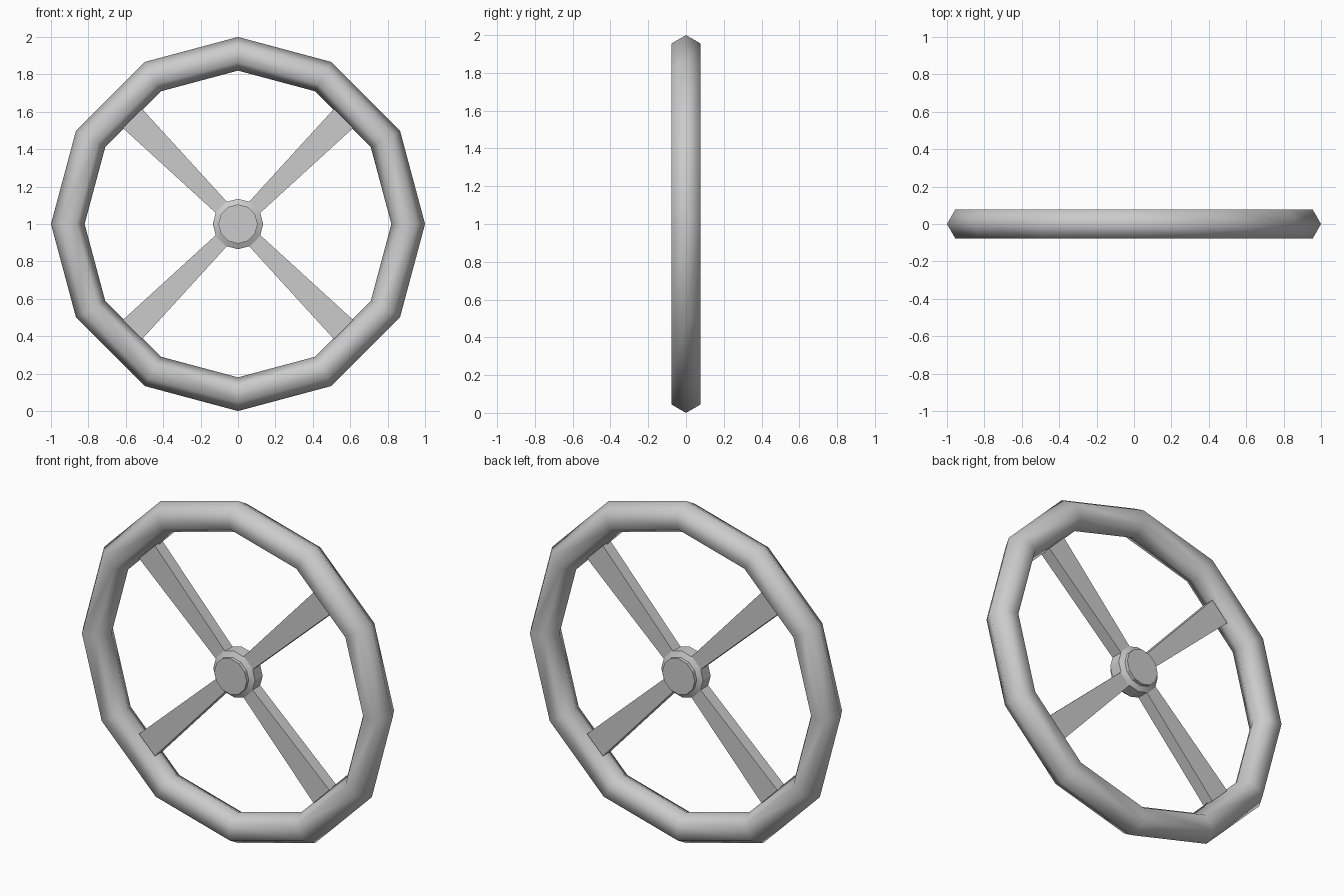
import bpy, bmesh
from math import sin, cos, pi, radians
from mathutils import Matrix

cube = bpy.data.objects.get("Cube")
if cube:
    bpy.data.objects.remove(cube)

grey = bpy.data.materials.new("light grey metal")
grey.use_nodes = True
COLOUR = (0.6, 0.6, 0.6, 1)
grey.diffuse_color = COLOUR
grey.node_tree.nodes["Principled BSDF"].inputs["Base Color"].default_value = COLOUR


def lathe(name, profile, sides, closed, smooth_angle):
    """Turn (radius, y) points round the wheel's axle."""
    bm = bmesh.new()
    rings = []
    for i in range(sides):
        a = 2 * pi * i / sides
        rings.append([bm.verts.new((r * cos(a), y, r * sin(a))) for r, y in profile])
    n = len(profile)
    for i in range(sides):
        p, q = rings[i], rings[(i + 1) % sides]
        for j in range(n if closed else n - 1):
            k = (j + 1) % n
            bm.faces.new((p[j], p[k], q[k], q[j]))
    if not closed:
        for end in (0, -1):
            bm.faces.new([ring[end] for ring in rings])
    return finish(name, bm, smooth_angle)


def finish(name, bm, smooth_angle=None):
    bmesh.ops.recalc_face_normals(bm, faces=bm.faces)
    bm.transform(Matrix.Translation((0, 0, 1)))
    mesh = bpy.data.meshes.new(name)
    bm.to_mesh(mesh)
    bm.free()
    mesh.materials.append(grey)
    obj = bpy.data.objects.new(name, mesh)
    bpy.context.collection.objects.link(obj)
    if smooth_angle:
        bpy.ops.object.select_all(action="DESELECT")
        obj.select_set(True)
        bpy.context.view_layer.objects.active = obj
        bpy.ops.object.shade_smooth_by_angle(angle=radians(smooth_angle))
    return obj


# Rim: hexagonal section swept in twelve segments
section = [(0.91 + 0.09 * cos(j * pi / 3), 0.09 * sin(j * pi / 3)) for j in range(6)]
lathe("rim", section, 12, True, 80)

# Hub: collar with a raised cap on both sides
half = [(0.105, 0.07), (0.105, 0.05), (0.135, 0.035)]
lathe("hub", half + [(r, -y) for r, y in reversed(half)], 12, False, 25)

# Spokes: tapered flat bars on the diagonals
for i, name in enumerate(("upper_left", "upper_right", "lower_right", "lower_left")):
    bm = bmesh.new()
    bmesh.ops.create_cube(bm, size=1)
    for v in bm.verts:
        outer = v.co.x > 0
        v.co.x = 0.798 if outer else 0.08
        v.co.y *= 0.07
        v.co.z *= 0.145 if outer else 0.08
    bm.transform(Matrix.Rotation(-pi / 4 - i * pi / 2, 4, "Y"))
    finish(name + "_spoke", bm)
